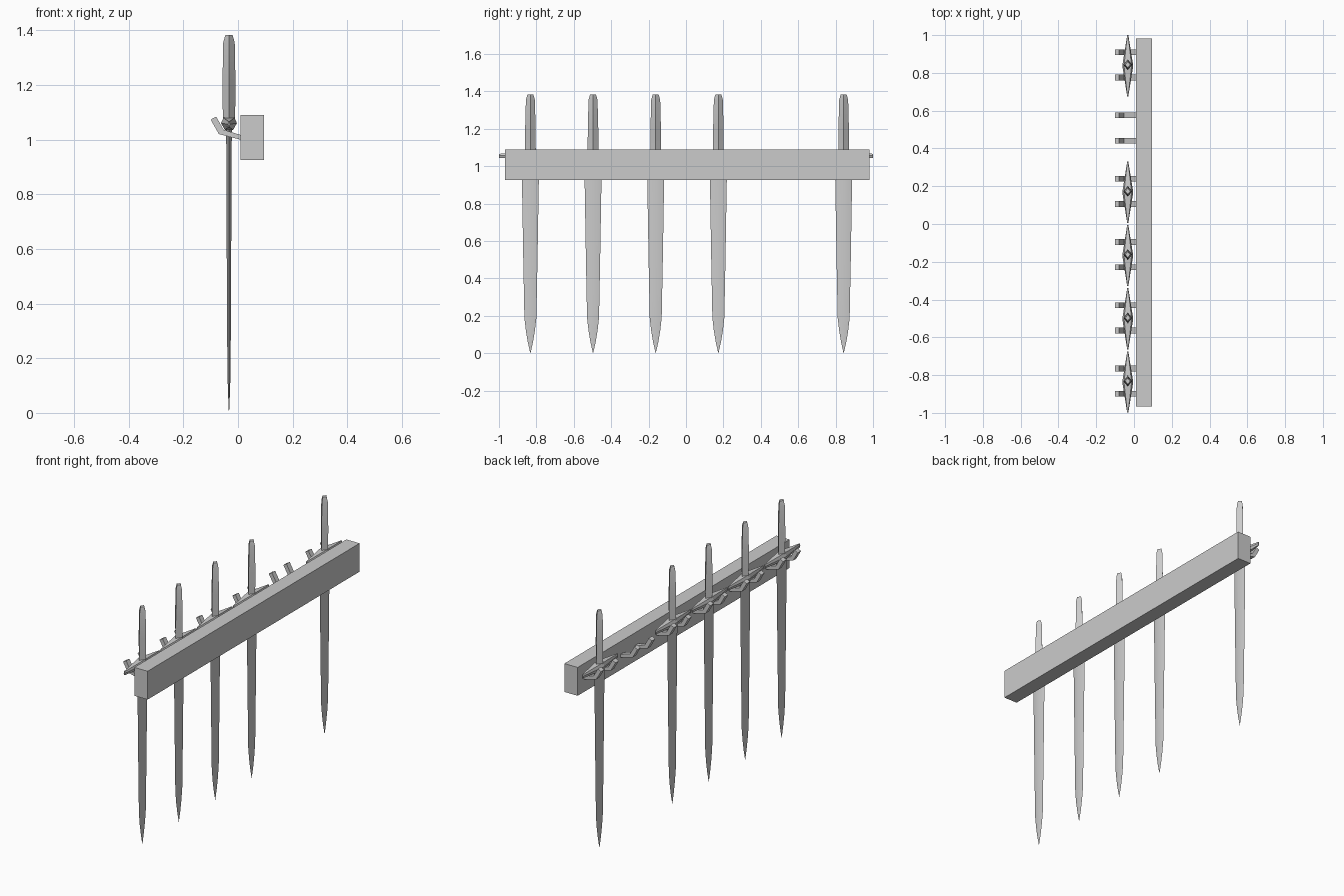
import bpy, bmesh, math

if "Cube" in bpy.data.objects:
    bpy.data.objects.remove(bpy.data.objects["Cube"])

grey = bpy.data.materials.new("plain grey")
grey.use_nodes = True
colour = (0.6, 0.6, 0.6, 1)
grey.diffuse_color = colour
grey.node_tree.nodes["Principled BSDF"].inputs["Base Color"].default_value = colour


def loft(name, rings):
    """Mesh from matching rings of points, capped at both ends."""
    bm = bmesh.new()
    loops = [[bm.verts.new(p) for p in ring] for ring in rings]
    for a, b in zip(loops, loops[1:]):
        for i in range(len(a)):
            j = (i + 1) % len(a)
            bm.faces.new((a[i], a[j], b[j], b[i]))
    bm.faces.new(loops[0])
    bm.faces.new(loops[-1])
    bmesh.ops.recalc_face_normals(bm, faces=bm.faces)
    mesh = bpy.data.meshes.new(name)
    bm.to_mesh(mesh)
    bm.free()
    mesh.materials.append(grey)
    return mesh


def diamond(z, half_x, half_y):
    return [(half_x, 0, z), (0, half_y, z), (-half_x, 0, z), (0, -half_y, z)]


def place(name, mesh, x=0, y=0):
    ob = bpy.data.objects.new(name, mesh)
    ob.location = (x, y, 0)
    bpy.context.collection.objects.link(ob)
    return ob


# Blade: diamond section narrowing to a leaf point
blade = loft("blade", [diamond(*r) for r in (
    (0, .0005, .0005), (.06, .003, .014), (.12, .005, .024), (.19, .006, .032),
    (.5, .008, .038), (.92, .009, .045), (1.05, .011, .046))])

# Grip: diamond section with a chamfered end
grip = loft("grip", [diamond(*r) for r in (
    (1.05, .022, .029), (1.2, .024, .028), (1.355, .021, .024), (1.383, .013, .016))])

# Guard: hexagonal middle tapering to thin ends
middle = ((-.02, 1.08), (.02, 1.08), (.029, 1.06), (.015, 1.035), (-.015, 1.035), (-.029, 1.06))
tip = ((-.002, 1.066), (.002, 1.066), (.003, 1.056), (.002, 1.045), (-.002, 1.045), (-.003, 1.056))
guard = loft("guard", [[(x, y, z) for x, z in ring]
                       for y, ring in ((-.162, tip), (0, middle), (.162, tip))])

# Hook: bent flat bar reaching out of the beam
bar = ((-.1, 1.073), (-.08, 1.084), (-.053, 1.036), (.015, 1.015), (.015, .998), (-.07, 1.02))
hook = loft("hook", [[(x, y, z) for x, z in bar] for y in (-.015, .015)])

# Wall beam
face = ((.01, .925), (.095, .925), (.095, 1.09), (.01, 1.09))
place("beam", loft("beam", [[(x, y, z) for x, z in face] for y in (-.967, .982)]))

# Six hook pairs; the second place holds no sword
smooth = []
for i in range(6):
    y = .843 - .335 * i
    for side in (-1, 1):
        place(f"hook_{i + 1}_{'left' if side < 0 else 'right'}", hook, 0, y + side * .067)
    if i != 1:
        smooth.append(place(f"blade_{i + 1}", blade, -.033, y))
        smooth.append(place(f"grip_{i + 1}", grip, -.033, y))
        place(f"guard_{i + 1}", guard, -.033, y - .005)

bpy.ops.object.select_all(action='DESELECT')
for ob in smooth:
    ob.select_set(True)
bpy.context.view_layer.objects.active = smooth[0]
bpy.ops.object.shade_smooth_by_angle(angle=math.radians(30))
